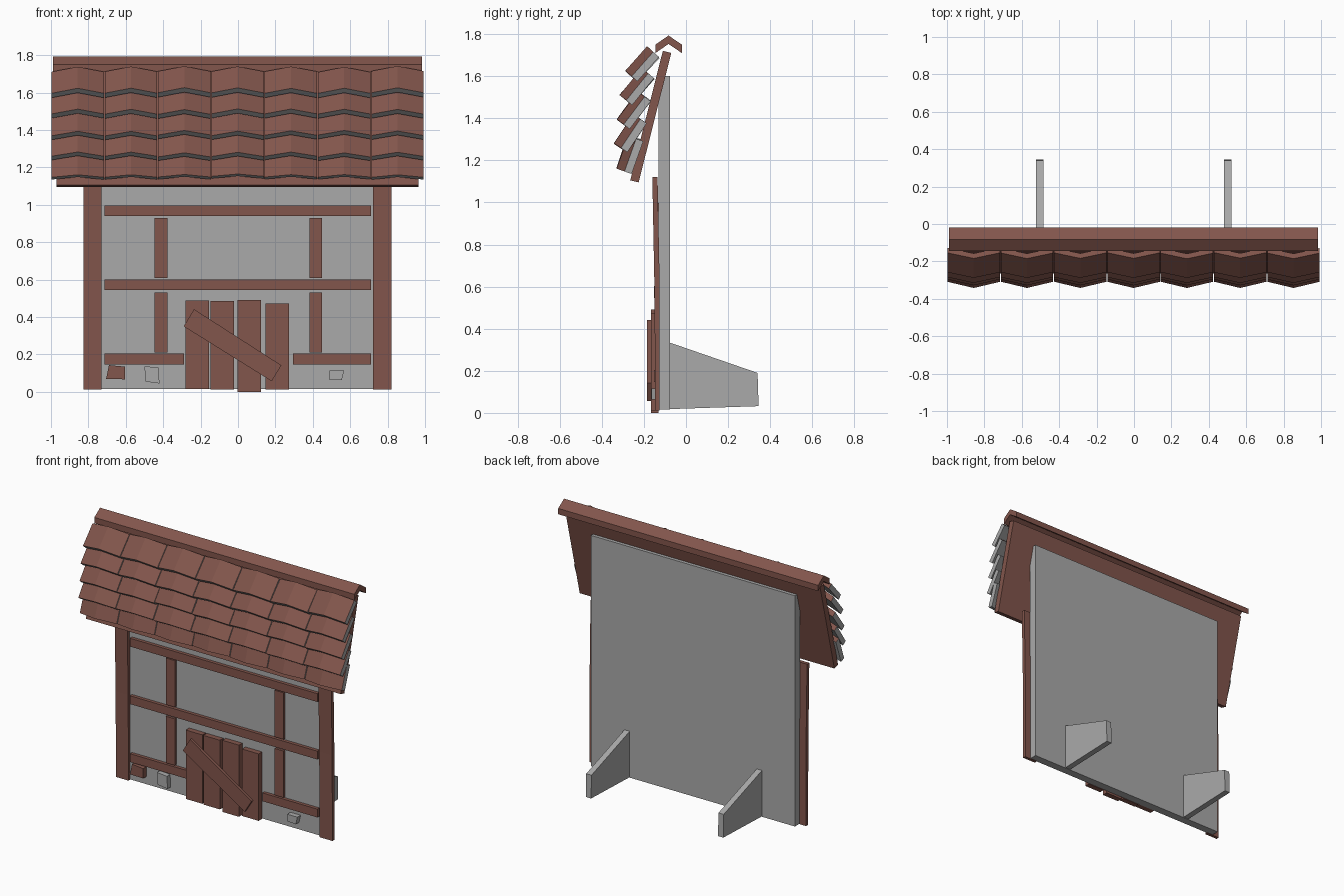
import bpy, bmesh, math, random
from mathutils import Vector

if "Cube" in bpy.data.objects:
    bpy.data.objects.remove(bpy.data.objects["Cube"])
random.seed(4)

def material(name, rgb):
    m = bpy.data.materials.new(name)
    m.diffuse_color = (*rgb, 1)
    m.use_nodes = True
    m.node_tree.nodes["Principled BSDF"].inputs["Base Color"].default_value = m.diffuse_color
    return m

BROWN = material("reddish brown wood", (0.225, 0.092, 0.072))
GRAY = material("plaster gray", (0.40, 0.40, 0.40))

def prism(name, loop, offset, mats):
    """Extrude a closed loop of 3D points along an offset."""
    bm = bmesh.new()
    a = [bm.verts.new(p) for p in loop]
    b = [bm.verts.new(Vector(p) + Vector(offset)) for p in loop]
    n = len(a)
    bm.faces.new(a)
    bm.faces.new(b[::-1])
    for i in range(n):
        bm.faces.new((a[i], b[i], b[(i + 1) % n], a[(i + 1) % n]))
    bmesh.ops.recalc_face_normals(bm, faces=bm.faces)
    me = bpy.data.meshes.new(name)
    bm.to_mesh(me)
    bm.free()
    for m in mats:
        me.materials.append(m)
    ob = bpy.data.objects.new(name, me)
    bpy.context.collection.objects.link(ob)
    return ob

def plate(name, pts, y0, y1, mat):
    """Front-facing outline (x, z) given depth from y0 to y1."""
    return prism(name, [(x, y0, z) for x, z in pts], (0, y1 - y0, 0), [mat])

def board(name, x0, x1, z0, z1, y0, y1, mat=BROWN):
    return plate(name, [(x0, z0), (x1, z0), (x1, z1), (x0, z1)], y0, y1, mat)

def side_profile(name, pts, x0, x1, mat):
    """Side outline (y, z) stretched from x0 to x1."""
    return prism(name, [(x0, y, z) for y, z in pts], (x1 - x0, 0, 0), [mat])

# wall and its rear feet
board("wall", -0.775, 0.775, 0.015, 1.6, -0.13, -0.075, GRAY)
for x in (-0.505, 0.5):
    side_profile("rear_foot", [(-0.08, 0.018), (0.345, 0.032), (0.34, 0.19), (-0.08, 0.335)],
                 x - 0.02, x + 0.02, GRAY)

# corner posts, leaning slightly forward at the top
for x0, x1 in ((-0.825, -0.73), (0.722, 0.82)):
    side_profile("corner_post", [(-0.146, 0.012), (-0.125, 0.012), (-0.125, 0.6), (-0.135, 1.12),
                                 (-0.16, 1.12), (-0.15, 0.6)], x0, x1, BROWN)

# timber frame
for x0, x1, z in ((-0.715, 0.71, 0.94), (-0.715, 0.71, 0.545), (-0.715, -0.288, 0.147), (0.293, 0.71, 0.147)):
    board("cross_beam", x0, x1, z, z + 0.057, -0.153, -0.125)
for x in (-0.412, 0.415):
    for z0, z1 in ((0.61, 0.93), (0.21, 0.53)):
        board("upright_beam", x - 0.034, x + 0.034, z0, z1, -0.146, -0.125)

# plank door with diagonal brace
for x, z0, z1 in ((-0.28, 0.015, 0.488), (-0.147, 0.012, 0.487), (-0.002, 0.0, 0.492), (0.148, 0.012, 0.472)):
    board("door_plank", x, x + 0.126, z0, z1, -0.167, -0.13)
plate("door_brace", [(-0.29, 0.35), (0.18, 0.057), (0.232, 0.142), (-0.235, 0.442)], -0.185, -0.165, BROWN)

# small stones at the foot of the wall
plate("brown_stone", [(-0.705, 0.07), (-0.605, 0.067), (-0.605, 0.135), (-0.69, 0.143)], -0.165, -0.125, BROWN)
plate("gray_stone", [(-0.495, 0.055), (-0.42, 0.045), (-0.425, 0.13), (-0.5, 0.137)], -0.165, -0.125, GRAY)
plate("gray_stone", [(0.487, 0.067), (0.555, 0.063), (0.567, 0.115), (0.49, 0.115)], -0.165, -0.125, GRAY)

# roof panel and ridge cap
side_profile("roof_panel", [(-0.265, 1.105), (-0.225, 1.095), (-0.07, 1.71), (-0.11, 1.72)], -0.97, 0.965, BROWN)
side_profile("ridge_cap", [(-0.145, 1.71), (-0.145, 1.75), (-0.083, 1.793), (-0.02, 1.75),
                           (-0.02, 1.71), (-0.083, 1.753)], -0.99, 0.985, BROWN)

# bent roof tiles: lower front point (y, z), tilt and length of each row
rows = [(-0.33, 1.163, 71, 0.165), (-0.342, 1.28, 56, 0.165), (-0.328, 1.395, 53, 0.165),
        (-0.315, 1.512, 50, 0.165), (-0.288, 1.625, 48, 0.155)]
for y, z, tilt, length in rows:
    for col in range(7):
        t = math.radians(tilt + random.uniform(-1, 1))
        up = Vector((0, math.cos(t), math.sin(t)))
        out = Vector((0, -math.sin(t), math.cos(t)))
        base = Vector(((col - 3) * 0.285 - 0.002, y, z + random.uniform(-0.003, 0.003)))
        w, bend, thick = 0.14, 0.04, 0.036
        section = [(-w, -bend), (0, 0), (w, -bend), (w, -bend - thick), (0, -thick), (-w, -bend - thick)]
        tile = prism("roof_tile", [base + Vector((x, 0, 0)) + out * d for x, d in section],
                     up * length, [BROWN, GRAY])
        # brown on the outer slopes and top edge, gray elsewhere
        for p in tile.data.polygons:
            p.material_index = 0 if p.normal.dot(out) > 0.5 or p.normal.dot(up) > 0.5 else 1
